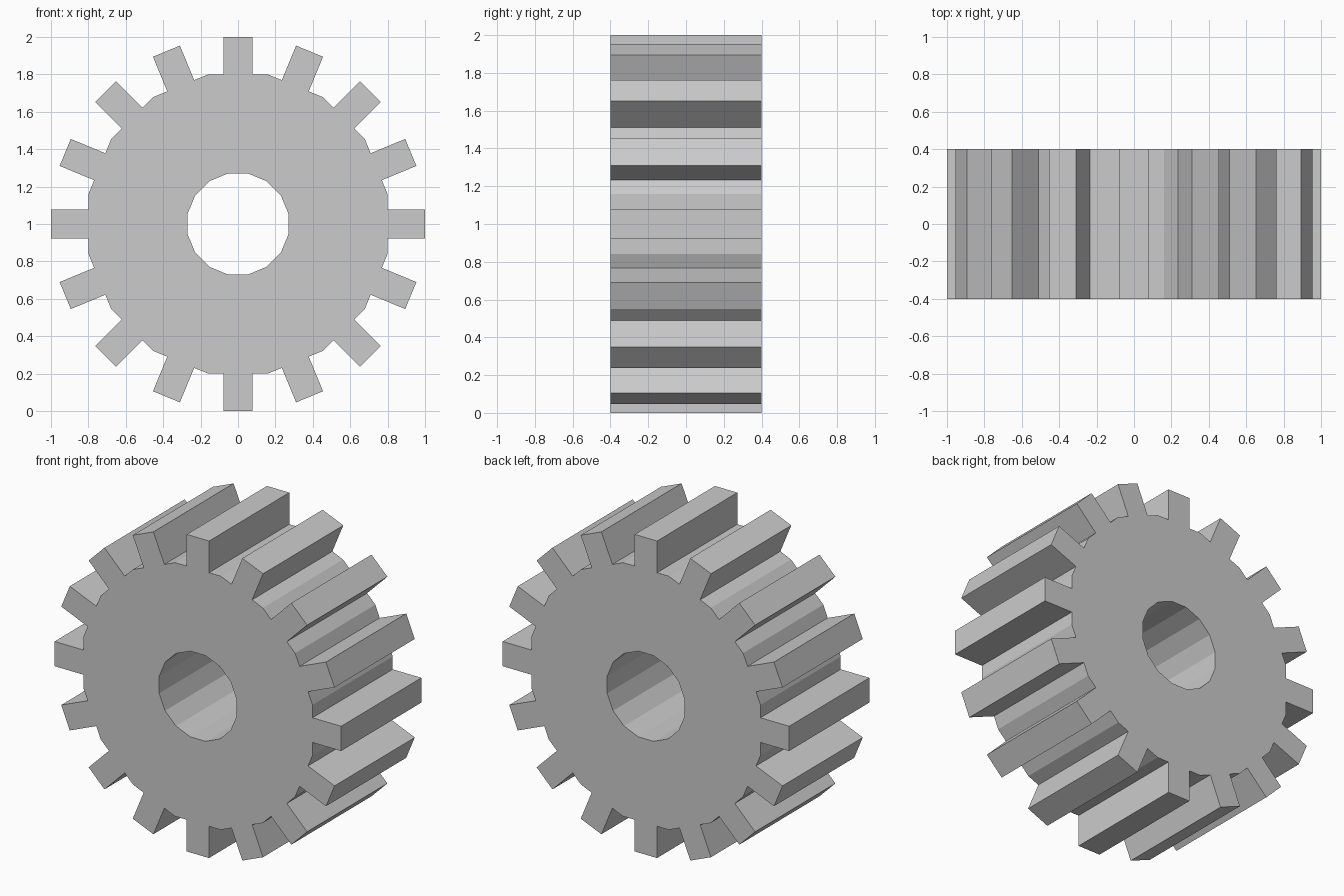
import bpy, bmesh, math
from mathutils import Matrix

if "Cube" in bpy.data.objects:
    bpy.data.objects.remove(bpy.data.objects["Cube"])

TEETH = 16
HALF_DEPTH = 0.4
HALF_TOOTH = 0.078
TIP, ROOT, BORE = 1.0, 0.8, 0.27      # distances from the axle to the flats

half = math.tan(math.pi / TEETH)
bm = bmesh.new()


def face(points, rot):
    return bm.faces.new([bm.verts.new(rot @ p) for p in points])


def at(x, z):
    return Matrix.Translation((x, -HALF_DEPTH, z)).to_translation()


# Front face: one body wedge and one tooth per sector
for i in range(TEETH):
    rot = Matrix.Rotation(2 * math.pi * i / TEETH, 3, 'Y')
    face([at(-BORE * half, BORE), at(BORE * half, BORE),
          at(ROOT * half, ROOT), at(HALF_TOOTH, ROOT),
          at(-HALF_TOOTH, ROOT), at(-ROOT * half, ROOT)], rot)
    face([at(-HALF_TOOTH, ROOT), at(HALF_TOOTH, ROOT),
          at(HALF_TOOTH, TIP), at(-HALF_TOOTH, TIP)], rot)
bmesh.ops.remove_doubles(bm, verts=bm.verts, dist=1e-4)

# Extrude through the depth, keeping the front face as a cap
front = bm.faces[:]
result = bmesh.ops.extrude_face_region(bm, geom=front, use_keep_orig=True)
moved = [g for g in result["geom"] if isinstance(g, bmesh.types.BMVert)]
bmesh.ops.translate(bm, verts=moved, vec=(0, 2 * HALF_DEPTH, 0))
bmesh.ops.recalc_face_normals(bm, faces=bm.faces)

# Gear object standing on the ground plane
mesh = bpy.data.meshes.new("gear_wheel")
bm.to_mesh(mesh)
bm.free()
gear = bpy.data.objects.new("gear_wheel", mesh)
bpy.context.collection.objects.link(gear)
mesh.transform(Matrix.Translation((0, 0, 1)))
